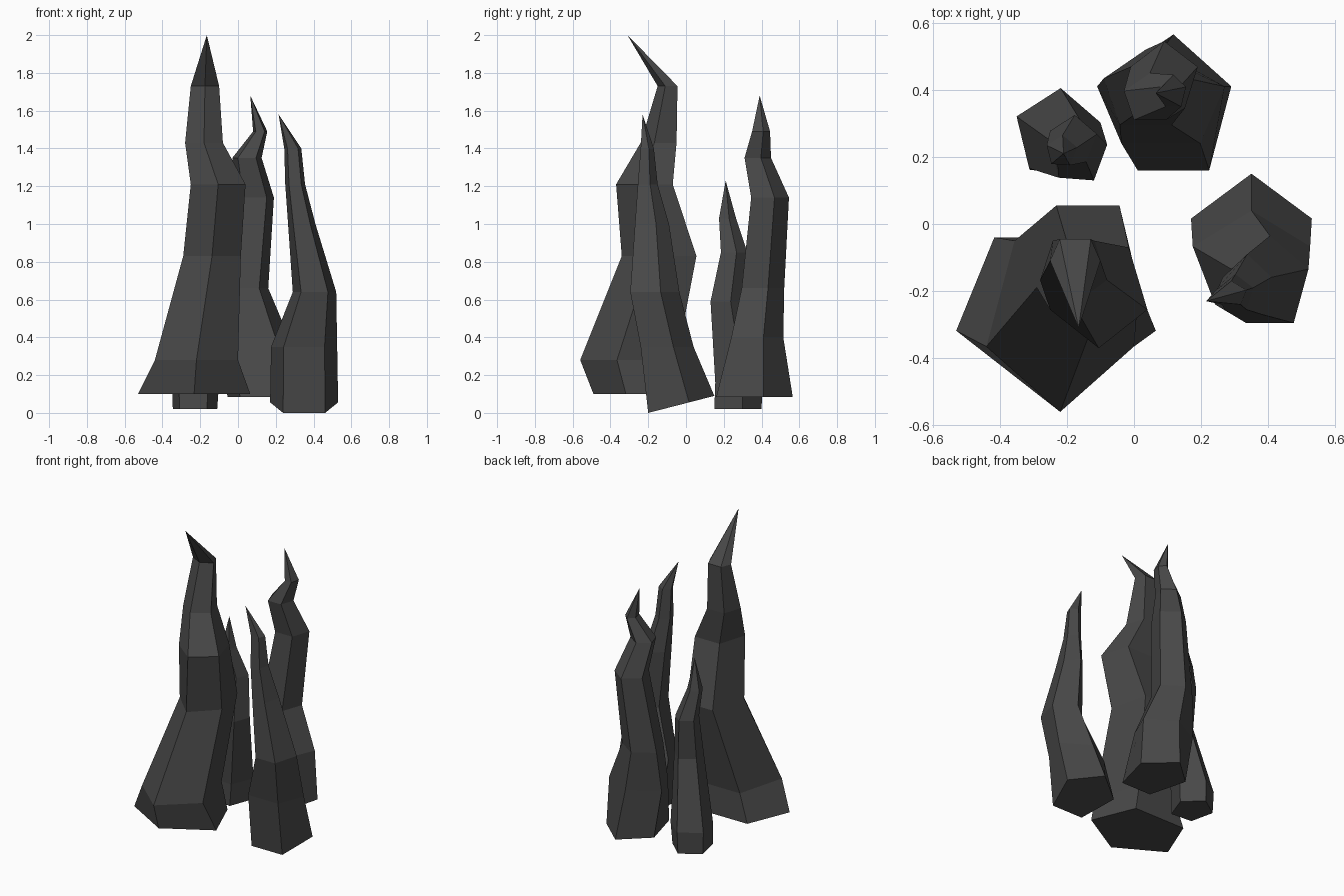
import bpy, bmesh
from math import cos, sin, radians

if "Cube" in bpy.data.objects:
    bpy.data.objects.remove(bpy.data.objects["Cube"])

dark = bpy.data.materials.new("dark_rock")
dark.diffuse_color = (0.065, 0.065, 0.065, 1)
dark.use_nodes = True
dark.node_tree.nodes["Principled BSDF"].inputs["Base Color"].default_value = dark.diffuse_color


def ring_points(z, x0, x1, y0, y1, phase, sides=5, tilt=0.0):
    """Polygon stretched to fill the box x0..x1, y0..y1; tilt lifts its back edge."""
    a = [radians(phase + 360 * i / sides) for i in range(sides)]
    us, vs = [cos(t) for t in a], [sin(t) for t in a]
    pts = []
    for u, v in zip(us, vs):
        fu = (u - min(us)) / (max(us) - min(us))
        fv = (v - min(vs)) / (max(vs) - min(vs))
        pts.append((x0 + fu * (x1 - x0), y0 + fv * (y1 - y0), z + tilt * fv))
    return pts


def spire(name, rings, apex, phase, base_tilt=0.0):
    """Loft five-sided rings upward and close them with a bent tip."""
    bm = bmesh.new()
    loops = []
    for k, r in enumerate(rings):
        pts = ring_points(*r, phase, tilt=base_tilt if k == 0 else 0.0)
        loops.append([bm.verts.new(p) for p in pts])
    n = len(loops[0])
    bm.faces.new(loops[0][::-1])
    for lo, hi in zip(loops, loops[1:]):
        for i in range(n):
            j = (i + 1) % n
            bm.faces.new((lo[i], lo[j], hi[j], hi[i]))
    tip = bm.verts.new(apex)
    for i in range(n):
        bm.faces.new((loops[-1][i], loops[-1][(i + 1) % n], tip))
    bmesh.ops.recalc_face_normals(bm, faces=bm.faces)
    me = bpy.data.meshes.new(name)
    bm.to_mesh(me)
    bm.free()
    me.materials.append(dark)
    ob = bpy.data.objects.new(name, me)
    bpy.context.collection.objects.link(ob)
    return ob


# Each ring: height, then left, right, front and back limits
# Tall front left spire
spire("tall_spire", [
    (0.10, -0.53, 0.065, -0.49, -0.04),
    (0.28, -0.44, 0.00, -0.56, -0.05),
    (0.83, -0.29, 0.015, -0.34, 0.055),
    (1.21, -0.25, 0.04, -0.37, -0.07),
    (1.43, -0.28, -0.08, -0.24, -0.05),
    (1.73, -0.25, -0.10, -0.15, -0.045),
], (-0.165, -0.31, 2.0), -90)

# Right spire with a slanted base
spire("right_spire", [
    (0.00, 0.17, 0.53, -0.20, 0.15),
    (0.35, 0.175, 0.525, -0.24, 0.04),
    (0.64, 0.29, 0.52, -0.295, -0.035),
    (1.00, 0.265, 0.41, -0.27, -0.09),
    (1.21, 0.25, 0.355, -0.255, -0.15),
    (1.40, 0.245, 0.335, -0.24, -0.17),
], (0.215, -0.23, 1.58), 90, 0.09)

# Back spire
spire("back_spire", [
    (0.085, -0.055, 0.29, 0.16, 0.565),
    (0.40, -0.11, 0.27, 0.24, 0.515),
    (0.66, -0.09, 0.16, 0.295, 0.52),
    (1.14, -0.01, 0.19, 0.345, 0.545),
    (1.35, -0.03, 0.125, 0.31, 0.45),
    (1.49, 0.08, 0.155, 0.35, 0.445),
], (0.065, 0.39, 1.68), 90)

# Small back left spire
spire("small_spire", [
    (0.02, -0.345, -0.11, 0.15, 0.40),
    (0.16, -0.35, -0.10, 0.155, 0.405),
    (0.59, -0.25, -0.08, 0.13, 0.31),
    (0.85, -0.25, -0.11, 0.185, 0.325),
    (1.03, -0.26, -0.17, 0.175, 0.265),
], (-0.21, 0.21, 1.23), -130)
